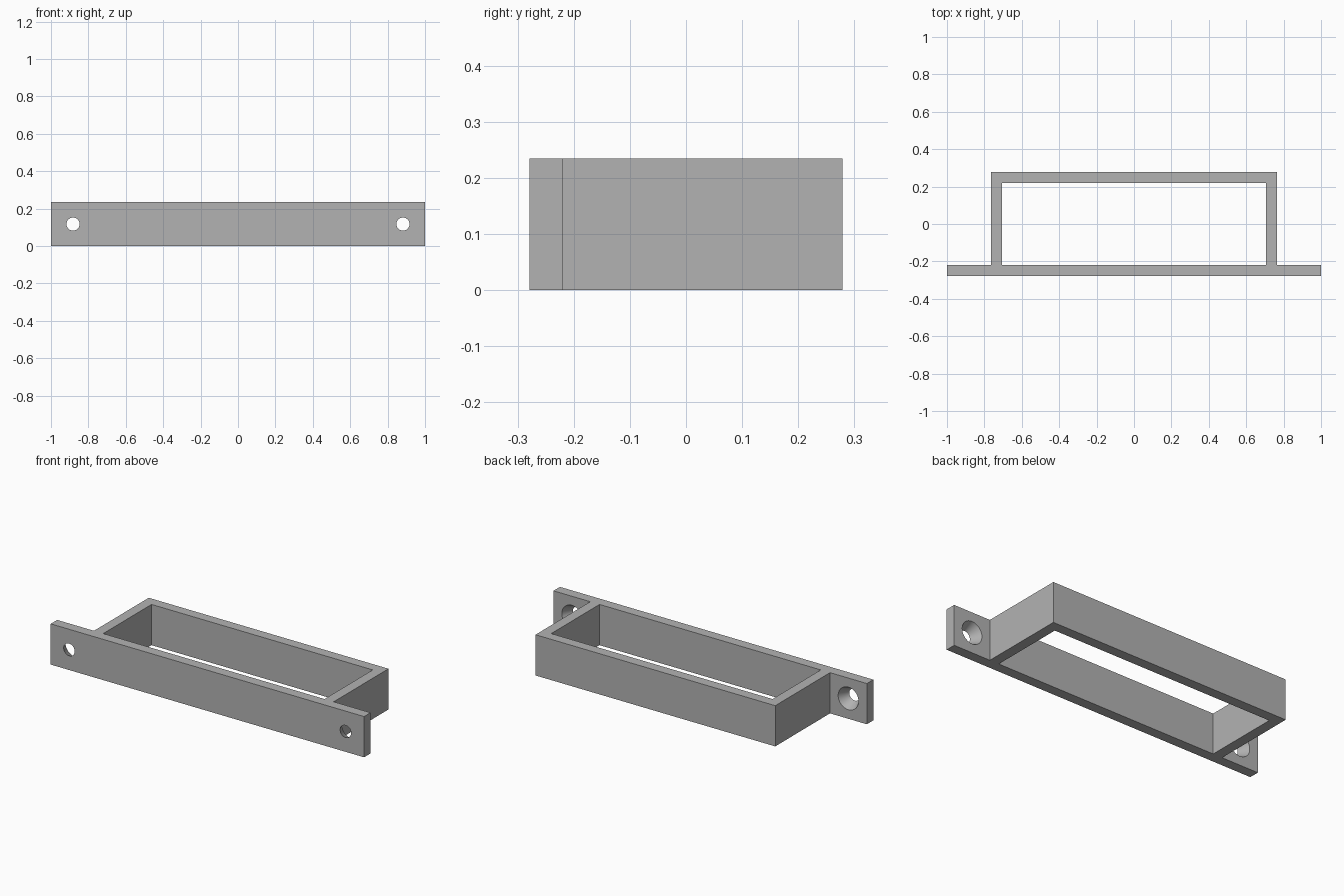
import bpy
import bmesh
import math
from mathutils import Matrix, Vector

if "Cube" in bpy.data.objects:
    bpy.data.objects.remove(bpy.data.objects["Cube"])

HEIGHT = 0.235
FRONT, BACK = -0.279, 0.279
WALL = 0.059
BOX_HALF = 0.765
HOLE_X = 0.882

grey = bpy.data.materials.new("plain grey")
grey.use_nodes = True
grey.diffuse_color = (0.45, 0.45, 0.45, 1)
grey.node_tree.nodes["Principled BSDF"].inputs["Base Color"].default_value = grey.diffuse_color


def add_object(name, bm):
    bmesh.ops.recalc_face_normals(bm, faces=bm.faces[:])
    mesh = bpy.data.meshes.new(name)
    bm.to_mesh(mesh)
    bm.free()
    mesh.materials.append(grey)
    obj = bpy.data.objects.new(name, mesh)
    bpy.context.collection.objects.link(obj)
    return obj


def prism(name, outline, z0, z1):
    bm = bmesh.new()
    face = bm.faces.new([bm.verts.new((x, y, z0)) for x, y in outline])
    top = bmesh.ops.extrude_face_region(bm, geom=[face])["geom"]
    verts = [g for g in top if isinstance(g, bmesh.types.BMVert)]
    bmesh.ops.translate(bm, verts=verts, vec=(0, 0, z1 - z0))
    return add_object(name, bm)


def countersink(name, x):
    # Cone widening toward the back, extended a little past both faces
    small, large, extra = 0.035, 0.065, 0.01
    slope = (large - small) / WALL
    bm = bmesh.new()
    place = Matrix.Translation((x, FRONT + WALL / 2, HEIGHT / 2)) @ Matrix.Rotation(-math.pi / 2, 4, "X")
    bmesh.ops.create_cone(bm, cap_ends=True, segments=48, depth=WALL + 2 * extra,
                          radius1=small - slope * extra, radius2=large + slope * extra, matrix=place)
    return add_object(name, bm)


# Flanged outer body
inner_y = FRONT + WALL
half = [(1, FRONT), (1, inner_y), (BOX_HALF, inner_y), (BOX_HALF, BACK)]
outline = half + [(-x, y) for x, y in reversed(half)]
bracket = prism("bracket", outline, 0, HEIGHT)

# Rectangular opening and the two screw holes
ix, iy = BOX_HALF - WALL, BACK - WALL
cutters = [prism("opening_cutter", [(-ix, inner_y), (ix, inner_y), (ix, iy), (-ix, iy)], -0.1, HEIGHT + 0.1),
           countersink("left_hole_cutter", HOLE_X),
           countersink("right_hole_cutter", -HOLE_X)]
for cutter in cutters:
    cutter.hide_render = True
    mod = bracket.modifiers.new(cutter.name, "BOOLEAN")
    mod.operation = "DIFFERENCE"
    mod.solver = "EXACT"
    mod.object = cutter

# Bake the cuts and drop the helpers
bpy.context.view_layer.update()
baked = bpy.data.meshes.new_from_object(bracket.evaluated_get(bpy.context.evaluated_depsgraph_get()))
bracket.modifiers.clear()
bracket.data = baked
for cutter in cutters:
    bpy.data.objects.remove(cutter)

# Smooth hole walls, crisp edges elsewhere
bpy.ops.object.select_all(action="DESELECT")
bracket.select_set(True)
bpy.context.view_layer.objects.active = bracket
bpy.ops.object.shade_smooth_by_angle(angle=math.radians(20))
